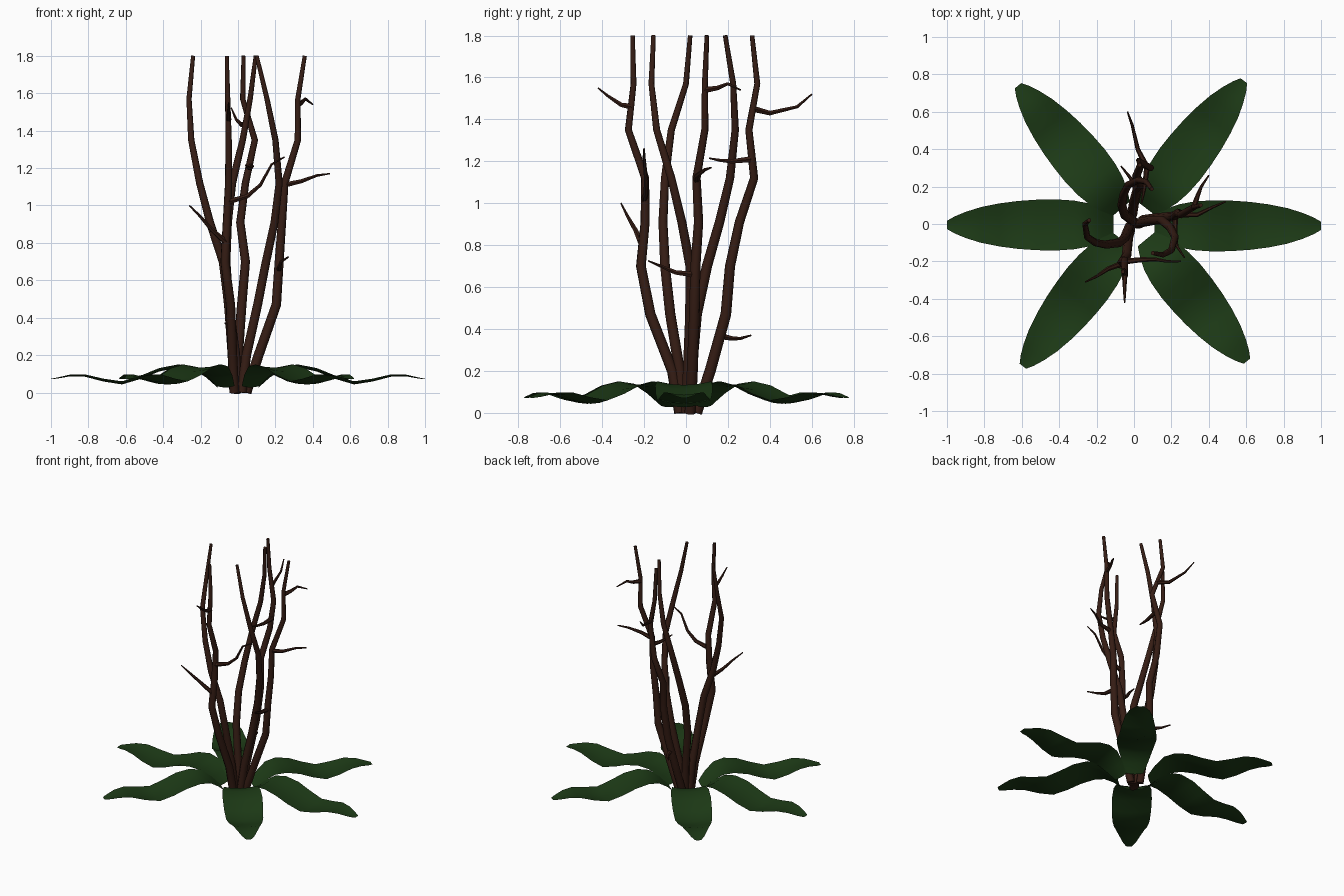
import bpy, bmesh
from math import cos, sin, radians


def material(name, rgb):
    m = bpy.data.materials.new(name)
    m.diffuse_color = (*rgb, 1)
    return m


GREEN = material("leaf_green", (0.012, 0.042, 0.008))
BROWN = material("bark_brown", (0.036, 0.012, 0.007))


def branch(name, points, r0, r1, power, sides_res):
    # Tapered tube following a path
    cu = bpy.data.curves.new(name, 'CURVE')
    cu.dimensions = '3D'
    cu.bevel_depth = 1.0
    cu.bevel_resolution = sides_res
    cu.use_fill_caps = True
    sp = cu.splines.new('POLY')
    sp.points.add(len(points) - 1)
    for i, (p, co) in enumerate(zip(sp.points, points)):
        t = i / (len(points) - 1)
        p.co = (*co, 1)
        p.radius = r0 + (r1 - r0) * t ** power
    sp.use_smooth = True
    cu.materials.append(BROWN)
    ob = bpy.data.objects.new(name, cu)
    bpy.context.collection.objects.link(ob)
    bpy.ops.object.select_all(action='DESELECT')
    ob.select_set(True)
    bpy.context.view_layer.objects.active = ob
    bpy.ops.object.convert(target='MESH')
    bpy.ops.object.shade_smooth_by_angle(angle=radians(50))


def leaf(name, angle, length, off):
    # Wavy blade: (radius, half width, height) stations along its length
    stations = [(.11, .06, .03), (.17, .09, .085), (.24, .115, .13), (.32, .13, .14),
                (.42, .137, .12), (.52, .135, .08), (.62, .128, .05), (.72, .115, .065),
                (.82, .095, .09), (.9, .07, .09), (.96, .045, .078), (1.0, .022, .072)]
    bm = bmesh.new()
    rows = []
    c, s = cos(radians(angle)), sin(radians(angle))
    for r, w, z in stations:
        row = []
        for k in (-1, -.5, 0, .5, 1):
            x, y = r * length, k * w + off
            dz = .018 * (k * k - .4) * w / .137
            row.append(bm.verts.new((x * c - y * s, x * s + y * c, z + dz)))
        rows.append(row)
    for a, b in zip(rows, rows[1:]):
        for j in range(4):
            bm.faces.new((a[j], b[j], b[j + 1], a[j + 1]))
    me = bpy.data.meshes.new(name)
    bm.to_mesh(me)
    bm.free()
    me.materials.append(GREEN)
    ob = bpy.data.objects.new(name, me)
    bpy.context.collection.objects.link(ob)
    for p in me.polygons:
        p.use_smooth = True


# Rosette of six leaves
for i, (ang, ln, off) in enumerate([(0, 1.0, -.01), (52.5, .965, 0), (130, .965, 0),
                                    (180, 1.0, .005), (232, .965, 0), (309.5, .95, 0)]):
    leaf(f"leaf_{i + 1}", ang, ln, off)

# Stem x and y at shared heights (first row is height)
heights = (0, .2, .47, .7, .91, 1.12, 1.35, 1.57, 1.8)
stems = {
    "left": ((-.02, -.03, -.05, -.08, -.15, -.205, -.25, -.262, -.24),
             (-.01, -.03, -.075, -.1, -.11, -.1, -.07, 0, .02)),
    "right_front": ((.02, .045, .105, .15, .195, .22, .2, .155, .10),
                    (0, .01, .02, .02, -.02, -.07, -.14, -.165, -.155)),
    "right": ((.045, .11, .205, .22, .235, .25, .32, .32, .357),
              (.02, .03, .04, .045, .06, .05, .09, .09, .10)),
    "front": ((-.02, -.03, -.04, -.07, -.06, -.05, -.05, -.055, -.06),
              (-.03, -.065, -.17, -.215, -.195, -.195, -.275, -.25, -.255)),
    "back": ((-.01, 0, .02, .04, .012, .04, .09, .025, .03),
             (.05, .115, .19, .21, .255, .325, .30, .34, .315)),
    "back_left": ((0, -.015, -.05, -.065, -.055, -.03, .025, .065, .095),
                  (.01, .025, .05, .10, .16, .21, .235, .225, .187)),
}
for n, (xs, ys) in stems.items():
    branch("stem_" + n, list(zip(xs, ys, heights)), .027, .011, 1.8, 2)

# Thin side twigs
twigs = [
    [(-.06, -.21, .8), (-.14, -.24, .87), (-.2, -.28, .94), (-.26, -.31, 1.0)],
    [(.25, .05, 1.11), (.34, .05, 1.13), (.42, .09, 1.16), (.49, .12, 1.17)],
    [(.32, .09, 1.54), (.34, .15, 1.55), (.36, .2, 1.57), (.4, .26, 1.54)],
    [(-.05, -.2, 1.02), (.05, -.19, 1.05), (.12, -.19, 1.11), (.18, -.2, 1.22), (.25, -.2, 1.26)],
    [(.22, .04, .66), (.22, -.05, .67), (.23, -.12, .7), (.27, -.18, .725)],
    [(.01, .17, .365), (0, .22, .355), (-.03, .26, .355), (-.07, .31, .37)],
    [(.07, .31, 1.21), (.06, .22, 1.2), (.05, .16, 1.205), (.04, .11, 1.215)],
    [(.06, .32, 1.45), (.02, .4, 1.43), (-.01, .53, 1.46), (-.035, .6, 1.52)],
    [(-.05, -.26, 1.46), (-.05, -.31, 1.47), (-.05, -.37, 1.51), (-.05, -.42, 1.55)],
]
for i, pts in enumerate(twigs):
    branch(f"twig_{i + 1}", pts, .016, .004, 1.0, 1)
